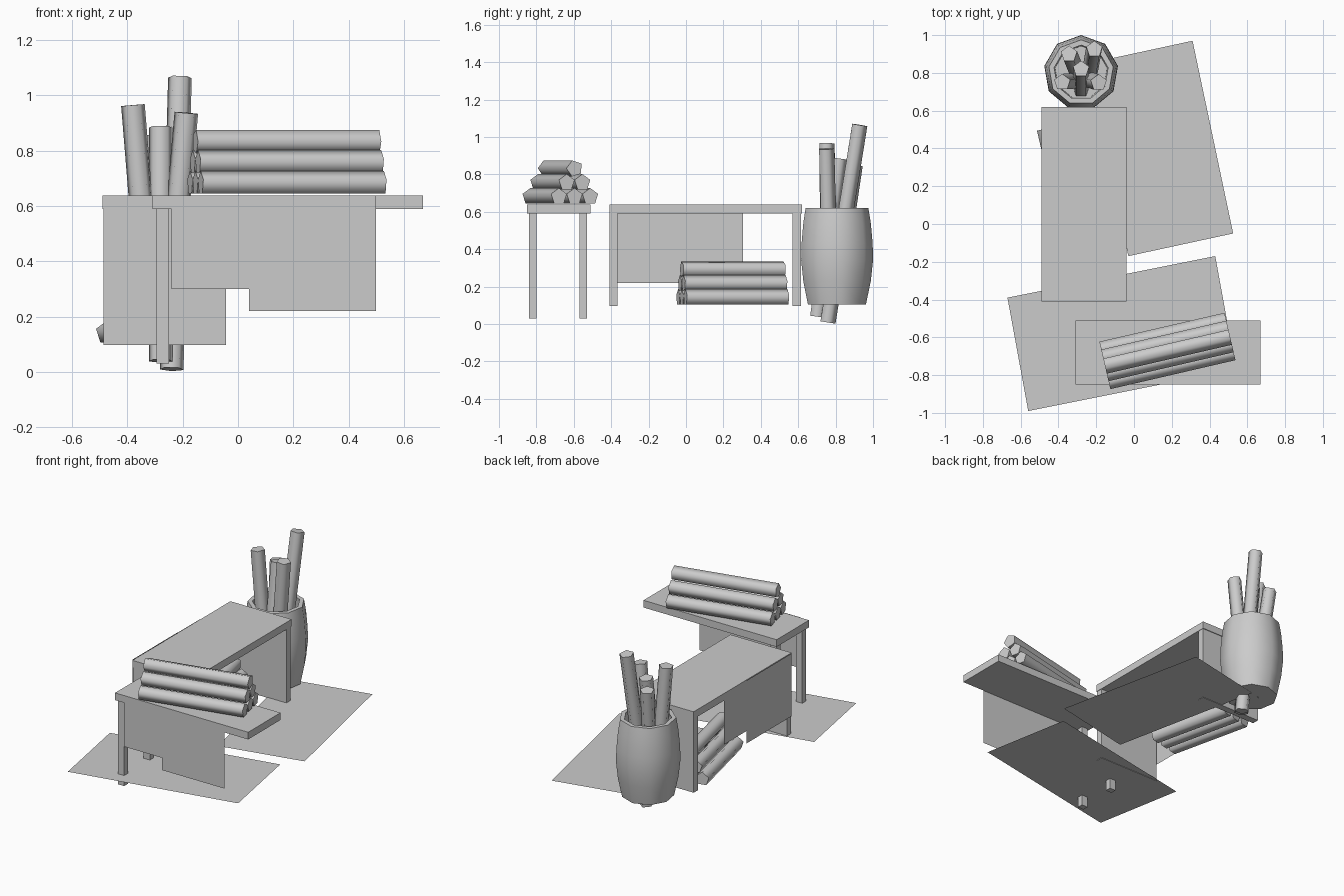
import bpy, bmesh, math
from mathutils import Vector

if "Cube" in bpy.data.objects:
    bpy.data.objects.remove(bpy.data.objects["Cube"])


def finish(name, bm, smooth=None):
    bmesh.ops.recalc_face_normals(bm, faces=bm.faces[:])
    mesh = bpy.data.meshes.new(name)
    bm.to_mesh(mesh)
    bm.free()
    ob = bpy.data.objects.new(name, mesh)
    bpy.context.collection.objects.link(ob)
    if smooth:
        bpy.ops.object.select_all(action='DESELECT')
        ob.select_set(True)
        bpy.context.view_layer.objects.active = ob
        bpy.ops.object.shade_smooth_by_angle(angle=math.radians(smooth))
    return ob


def box(name, x, y, z):
    bm = bmesh.new()
    bmesh.ops.create_cube(bm, size=1)
    for v in bm.verts:
        v.co = [(a + b) / 2 + c * (b - a) for (a, b), c in zip((x, y, z), v.co)]
    return finish(name, bm)


def sheet(name, points):
    bm = bmesh.new()
    bm.faces.new([bm.verts.new(p) for p in points])
    return finish(name, bm)


def rod(name, a, b, r=0.045, turn=0):
    """Five-sided pole from a to b, one corner pointing up (or back) plus a turn."""
    a, b = Vector(a), Vector(b)
    d = (b - a).normalized()
    ref = Vector((0, 1, 0)) if abs(d.z) > 0.7 else Vector((0, 0, 1))
    up = (ref - d * ref.dot(d)).normalized()
    side = d.cross(up)
    bm = bmesh.new()
    rings = []
    for c in (a, b):
        ring = []
        for i in range(5):
            t = math.tau * i / 5 + turn
            ring.append(bm.verts.new(c + r * (up * math.cos(t) + side * math.sin(t))))
        rings.append(ring)
    for i in range(5):
        j = (i + 1) % 5
        bm.faces.new((rings[0][i], rings[0][j], rings[1][j], rings[1][i]))
    for ring in rings:
        bm.faces.new(ring)
    return finish(name, bm, 80)


def pile(name, x, y, z, length, degrees):
    """Pyramid of six rolls: three, two, one."""
    t = math.radians(degrees)
    along = Vector((math.cos(t), math.sin(t), 0)) * length / 2
    across = Vector((-math.sin(t), math.cos(t), 0))
    for row, count in enumerate((3, 2, 1)):
        for k in range(count):
            c = Vector((x, y, z + 0.037 + 0.075 * row)) + across * 0.086 * (k - (count - 1) / 2)
            rod(f"{name}_{row}_{k}", c - along, c + along, 0.045, 0.3 if row == 2 else 0)


# Front table with two legs and two hanging cloths
box("front_table_top", (-0.31, 0.67), (-0.85, -0.51), (0.59, 0.638))
for i, y in enumerate((-0.84, -0.57)):
    box(f"front_table_leg_{i}", (-0.295, -0.25), (y, y + 0.04), (0.03, 0.59))
for n, x0, x1, z, y in (("long", 0.04, 0.50, 0.22, -0.856), ("short", -0.24, 0.04, 0.30, -0.853)):
    sheet(f"front_cloth_{n}", [(x0, y, z), (x1, y, z), (x1, y, 0.638), (x0, y, 0.638)])

# Long bench made of three boards, with two hanging cloths on its left side
box("bench_top", (-0.49, -0.04), (-0.41, 0.62), (0.59, 0.638))
for i, y in enumerate((-0.41, 0.57)):
    box(f"bench_end_{i}", (-0.487, -0.043), (y, y + 0.045), (0.097, 0.59))
for n, y0, y1, z, x in (("long", -0.40, 0.07, 0.22, -0.496), ("short", 0.07, 0.305, 0.30, -0.493)):
    sheet(f"bench_cloth_{n}", [(x, y0, z), (x, y1, z), (x, y1, 0.638), (x, y0, 0.638)])

# Rugs
sheet("front_rug", [(-0.67, -0.39, 0.1), (-0.56, -0.99, 0.1), (0.54, -0.77, 0.1), (0.43, -0.17, 0.1)])
sheet("back_rug", [(0.31, 0.97, 0.1), (-0.245, 0.85, 0.1), (-0.03, -0.17, 0.1), (0.525, -0.05, 0.1)])

# Piles of rolls on the table and under the bench
pile("table_roll", 0.177, -0.672, 0.645, 0.68, 13)
pile("bench_roll", -0.325, 0.25, 0.105, 0.56, -77)

# Nine-sided open barrel
profile = [(0.16, 0.105), (0.186, 0.23), (0.198, 0.34), (0.196, 0.43), (0.186, 0.54),
           (0.173, 0.62), (0.145, 0.62), (0.155, 0.50), (0.14, 0.14)]
bm = bmesh.new()
rings = []
for r, z in profile:
    rings.append([bm.verts.new((-0.28 + r * math.sin(math.tau * i / 9),
                                0.802 + r * math.cos(math.tau * i / 9), z)) for i in range(9)])
for low, high in zip(rings, rings[1:]):
    for i in range(9):
        j = (i + 1) % 9
        bm.faces.new((low[i], low[j], high[j], high[i]))
bm.faces.new(rings[0])
bm.faces.new(rings[-1])
finish("barrel", bm, 60)

# Rolls standing in the barrel
for i, (bottom, top) in enumerate((
        ((-0.24, 0.755, 0.01), (-0.21, 0.925, 1.065)),
        ((-0.31, 0.755, 0.11), (-0.38, 0.75, 0.965)),
        ((-0.28, 0.70, 0.04), (-0.28, 0.82, 0.885)),
        ((-0.26, 0.77, 0.11), (-0.187, 0.748, 0.937)),
        ((-0.30, 0.79, 0.11), (-0.344, 0.90, 0.85)))):
    rod(f"barrel_roll_{i}", bottom, top)
